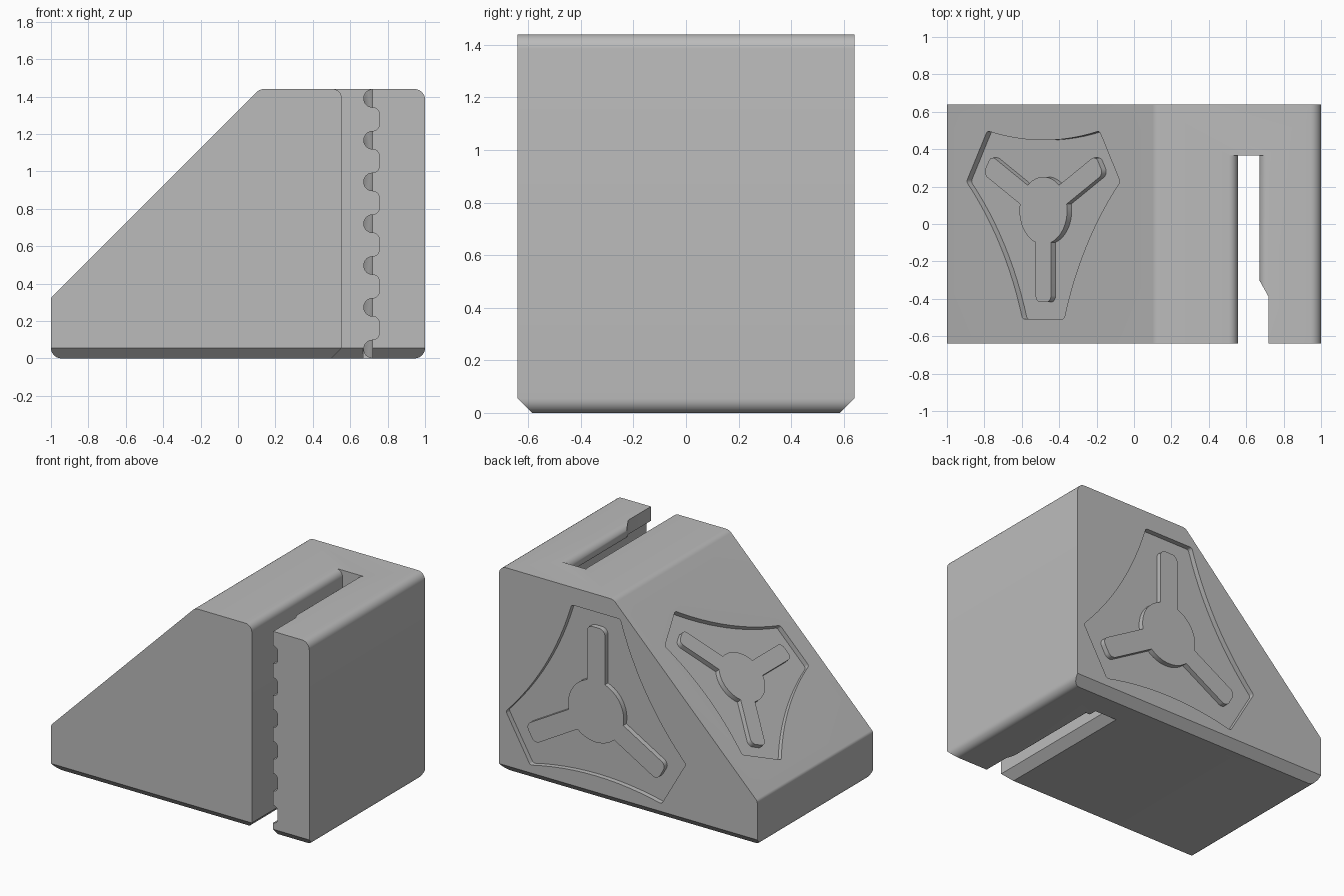
import bpy, bmesh, math
from math import sin, cos, pi
from mathutils import Matrix, Vector

cube = bpy.data.objects.get("Cube")
if cube:
    bpy.data.objects.remove(cube, do_unlink=True)

HEIGHT, HALF_DEPTH, EDGE = 1.44, 0.64, 0.055

grey = bpy.data.materials.new("light_grey")
grey.use_nodes = True
grey.diffuse_color = (0.5, 0.5, 0.5, 1)
grey.node_tree.nodes["Principled BSDF"].inputs["Base Color"].default_value = (0.5, 0.5, 0.5, 1)


def rounded(points, steps=6):
    """Outline from (u, v, radius) corners; radius 0 keeps the point."""
    out = []
    for i, (u, v, r) in enumerate(points):
        p = Vector((u, v))
        if r == 0:
            out.append(p)
            continue
        a = (Vector(points[i - 1][:2]) - p).normalized()
        b = (Vector(points[(i + 1) % len(points)][:2]) - p).normalized()
        h = a.angle(b) / 2
        c = p + (a + b).normalized() * r / sin(h)
        start, end = p + a * r / math.tan(h) - c, p + b * r / math.tan(h) - c
        for k in range(steps + 1):
            out.append(c + start.lerp(end, k / steps).normalized() * r)
    return out


def frame(u, v, origin=(0, 0, 0)):
    """Matrix whose local x, y, z are u, v and u cross v."""
    u, v = Vector(u).normalized(), Vector(v).normalized()
    m = Matrix((u, v, u.cross(v))).transposed().to_4x4()
    m.translation = Vector(origin)
    return m


def loft(name, low, high, d0, d1, matrix):
    """Solid between two matching outlines at local depths d0 and d1."""
    bm = bmesh.new()
    bot = [bm.verts.new((p[0], p[1], d0)) for p in low]
    top = [bm.verts.new((p[0], p[1], d1)) for p in high]
    bm.faces.new(bot[::-1])
    bm.faces.new(top)
    for i in range(len(bot)):
        j = (i + 1) % len(bot)
        bm.faces.new((bot[i], bot[j], top[j], top[i]))
    bmesh.ops.recalc_face_normals(bm, faces=bm.faces)
    bm.transform(matrix)
    mesh = bpy.data.meshes.new(name)
    bm.to_mesh(mesh)
    bm.free()
    mesh.materials.append(grey)
    obj = bpy.data.objects.new(name, mesh)
    bpy.context.collection.objects.link(obj)
    return obj


def prism(name, outline, d0, d1, matrix):
    return loft(name, outline, outline, d0, d1, matrix)


def cut(target, cutter):
    cutter.hide_render = True
    mod = target.modifiers.new("cut", 'BOOLEAN')
    mod.operation, mod.solver, mod.object = 'DIFFERENCE', 'EXACT', cutter
    bpy.context.view_layer.objects.active = target
    bpy.ops.object.modifier_apply(modifier=mod.name)
    bpy.data.objects.remove(cutter, do_unlink=True)


def turned(points, k):
    a = k * 2 * pi / 3
    return [(u * cos(a) - v * sin(a), u * sin(a) + v * cos(a), r) for u, v, r in points]


def pocket_outline(s):
    """Three short straight sides joined by three bowed-in sides."""
    pts = []
    half, reach, sag = 0.157 * s, 0.58 * s, 0.05 * s
    for k in range(3):
        pts += turned([(-half, -reach, 0.02), (half, -reach, 0.02)], k)
        a = Vector(pts[-1][:2])
        b = Vector(turned([(-half, -reach, 0)], k + 1)[0][:2])
        inward = -(a + b).normalized()
        for i in range(1, 12):
            t = i / 12
            p = a.lerp(b, t) + inward * sag * 4 * t * (1 - t)
            pts.append((p.x, p.y, 0))
    return rounded(pts, 4)


def spoke_outline(s):
    """Round hub with three arms."""
    pts = []
    w, reach, hub = 0.058 * s, 0.49 * s, 0.18 * s
    gap = math.asin(w / hub)
    for k in range(3):
        pts += turned([(-w, -reach, 0.035 * s), (w, -reach, 0.035 * s)], k)
        arc = []
        for i in range(13):
            a = -pi / 2 + gap + (2 * pi / 3 - 2 * gap) * i / 12
            arc.append((hub * cos(a), hub * sin(a), 0))
        pts += turned(arc, k)
    return rounded(pts)


XZ = frame((1, 0, 0), (0, 0, 1))   # depth runs towards -y
YZ = frame((0, 1, 0), (0, 0, 1))   # depth runs towards +x
XY = Matrix.Identity(4)

# Wedge body with rounded long edges
body = prism("wedge_body", rounded([
    (-1, 0, EDGE), (1, 0, EDGE), (1, HEIGHT, EDGE),
    (0.115, HEIGHT, 0.06), (-1, 0.325, 0.03)]), -HALF_DEPTH, HALF_DEPTH, XZ)

# Chamfers along the front and back bottom edges
for side in (-1, 1):
    y = side * HALF_DEPTH
    tri = [(y + side * EDGE, -EDGE), (y + side * EDGE, 2 * EDGE), (y - 2 * side * EDGE, -EDGE)]
    cut(body, prism("chamfer_cutter", tri, -1.2, 1.2, YZ))

# Slot open to the front, with a ribbed wall
RIB, RIB_X, COUNT = 0.05, 0.72, 7
pitch = (HEIGHT - 2 * RIB) / (COUNT - 1)
slot = [(0.505, HEIGHT + 0.2, 0)]
for i in range(9):
    a = pi / 2 * (1 - i / 8)
    slot.append((0.505 + 0.05 * cos(a), HEIGHT - 0.05 + 0.05 * sin(a), 0))
slot += [(0.555, -0.2, 0), (RIB_X, -0.2, 0)]
for n in range(COUNT):
    z = RIB + n * pitch
    for i in range(13):
        a = -pi / 2 - pi * i / 12
        slot.append((RIB_X + RIB * cos(a), z + RIB * sin(a), 0))
    if n < COUNT - 1:
        slot += [(0.755, z + RIB, 0.033), (0.755, z + pitch - RIB, 0.033)]
slot.append((RIB_X, HEIGHT + 0.2, 0))
cut(body, prism("slot_cutter", rounded(slot), -0.365, 0.8, XZ))

# Wider mouth where the ribs are trimmed back
mouth = [(0.6, -0.8), (RIB_X, -0.8), (RIB_X, -0.39), (0.67, -0.30), (0.6, -0.30)]
cut(body, prism("mouth_cutter", mouth, -0.2, HEIGHT + 0.2, XY))


# Chamfer around the bottom of the slot
def slot_plan(grow):
    return [(0.555 - grow, -0.8), (0.669, -0.8), (0.669, 0.365 + grow), (0.555 - grow, 0.365 + grow)]


cut(body, loft("slot_chamfer_cutter", slot_plan(EDGE * 2), slot_plan(0), -EDGE, EDGE, XY))

# Sunken pockets holding a flush three-armed relief, on the slope and the back
places = (
    ("slope", 1.0, frame((1, 0, 1), (0, 1, 0), (-0.485, 0.072, 0.84))),
    ("back", 1.2, frame((1, 0, 0), (0, 0, -1), (0.25, HALF_DEPTH, 0.62))),
)
DEPTH = 0.035
parts = [body]
for name, scale, place in places:
    cut(body, prism("pocket_cutter", pocket_outline(scale), -DEPTH, 0.1, place))
    parts.append(prism(name + "_spoke_relief", spoke_outline(scale), -DEPTH - 0.01, 0, place))

# Smooth the rounded edges, keep the rest crisp
bpy.ops.object.select_all(action='DESELECT')
for obj in parts:
    obj.select_set(True)
bpy.context.view_layer.objects.active = body
bpy.ops.object.shade_smooth_by_angle(angle=math.radians(30))
